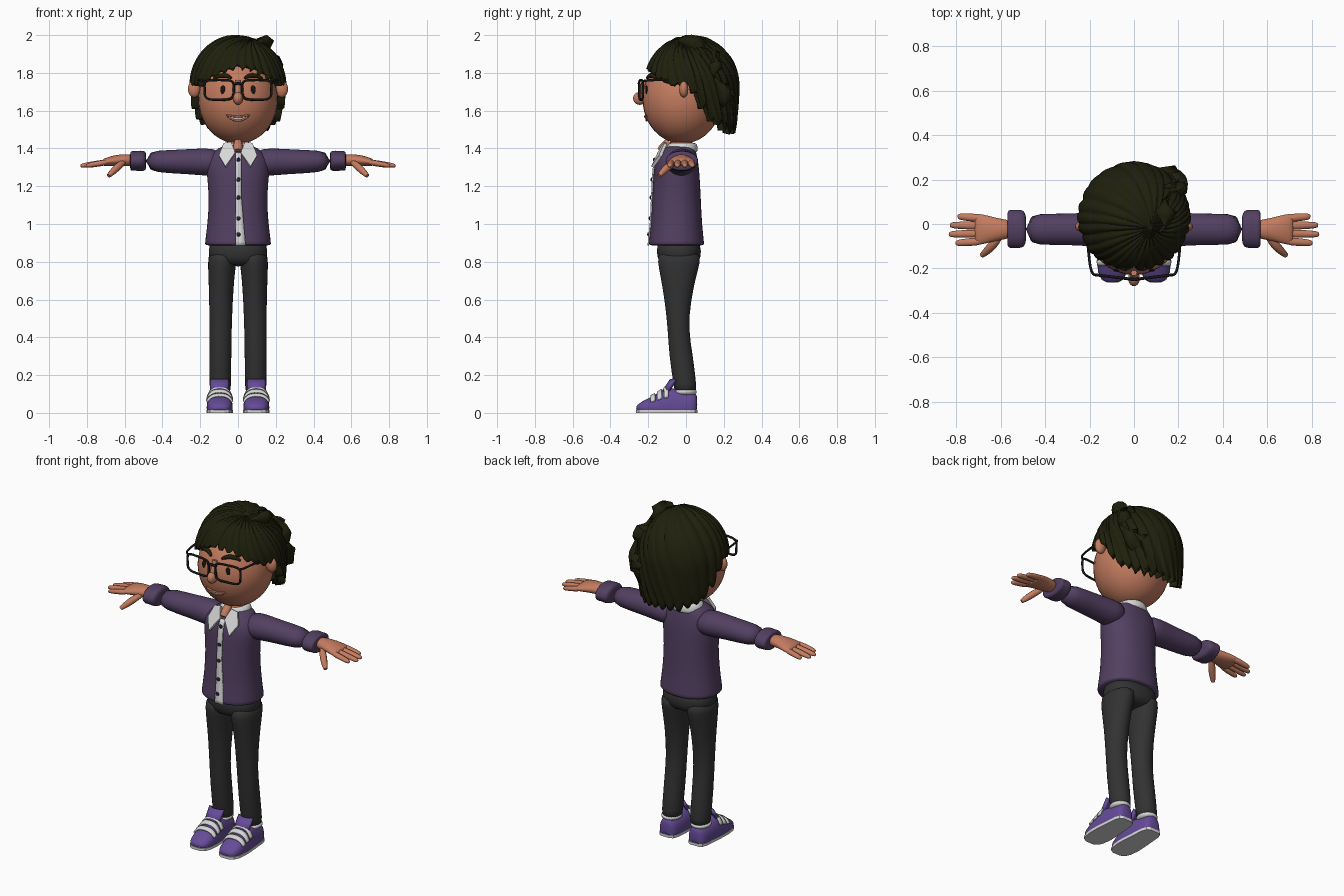
import bpy, bmesh, math, random
from mathutils import Vector

random.seed(4)
if "Cube" in bpy.data.objects:
    bpy.data.objects.remove(bpy.data.objects["Cube"])


def material(name, r, g, b):
    m = bpy.data.materials.new(name)
    m.use_nodes = True
    m.diffuse_color = (r, g, b, 1)
    node = next(n for n in m.node_tree.nodes if n.type == "BSDF_PRINCIPLED")
    node.inputs["Base Color"].default_value = (r, g, b, 1)
    node.inputs["Roughness"].default_value = 0.7
    return m


SKIN = material("warm skin", 0.55, 0.2, 0.115)
HAIR = material("dark olive hair", 0.014, 0.014, 0.004)
KNIT = material("muted purple knit", 0.085, 0.05, 0.12)
SHOE = material("bright purple", 0.13, 0.07, 0.31)
PANTS = material("charcoal", 0.032, 0.032, 0.032)
WHITE = material("off white", 0.68, 0.68, 0.68)
BLACK = material("black", 0.008, 0.008, 0.007)
BUTTON = material("dark violet", 0.02, 0.012, 0.04)


def finish(name, bm, mat, smooth=True, subdiv=0, solid=0.0, offset=0.0, recalc=True):
    if recalc:
        bmesh.ops.recalc_face_normals(bm, faces=bm.faces)
    me = bpy.data.meshes.new(name)
    bm.to_mesh(me)
    bm.free()
    ob = bpy.data.objects.new(name, me)
    bpy.context.collection.objects.link(ob)
    me.materials.append(mat)
    for p in me.polygons:
        p.use_smooth = smooth
    if solid:
        mod = ob.modifiers.new("thickness", "SOLIDIFY")
        mod.thickness, mod.offset = solid, offset
    if subdiv:
        mod = ob.modifiers.new("smooth", "SUBSURF")
        mod.levels = mod.render_levels = subdiv
    return ob


def grid(name, rows, mat, **kw):
    """Sheet through rows of points."""
    bm = bmesh.new()
    vs = [[bm.verts.new(p) for p in row] for row in rows]
    for a, b in zip(vs, vs[1:]):
        for i in range(len(a) - 1):
            bm.faces.new((a[i], a[i + 1], b[i + 1], b[i]))
    return finish(name, bm, mat, **kw)


def loft(name, rings, axis, mat, seg=24, power=2.0, floor=None):
    """Closed skin over rings of (centre x, y, z, first radius, second radius)."""
    bm, loops = bmesh.new(), []
    for x, y, z, a, b in rings:
        loop = []
        for i in range(seg):
            t = 2 * math.pi * i / seg
            c, s = math.cos(t), math.sin(t)
            u = a * math.copysign(abs(c) ** (2 / power), c)
            v = b * math.copysign(abs(s) ** (2 / power), s)
            p = Vector((x, y, z)) + Vector({"x": (0, u, v), "y": (u, 0, v), "z": (u, v, 0)}[axis])
            if floor is not None:
                p.z = max(p.z, floor)
            loop.append(bm.verts.new(p))
        loops.append(loop)
    for a, b in zip(loops, loops[1:]):
        for i in range(seg):
            j = (i + 1) % seg
            bm.faces.new((a[i], a[j], b[j], b[i]))
    bm.faces.new(loops[0])
    bm.faces.new(loops[-1])
    return finish(name, bm, mat, subdiv=1)


def ball(name, centre, radii, mat):
    bm = bmesh.new()
    bmesh.ops.create_uvsphere(bm, u_segments=32, v_segments=20, radius=1)
    for v in bm.verts:
        v.co = Vector(centre) + Vector(a * b for a, b in zip(v.co, radii))
    return finish(name, bm, mat)


def tube(name, pts, r, mat, ends=1.0, cyclic=False):
    """Round tube along a path, narrowing to the given share at its ends."""
    cu = bpy.data.curves.new(name, "CURVE")
    cu.dimensions, cu.bevel_depth, cu.bevel_resolution, cu.use_fill_caps = "3D", r, 3, True
    sp = cu.splines.new("POLY" if cyclic else "NURBS")
    sp.points.add(len(pts) - 1)
    for i, p in enumerate(pts):
        sp.points[i].co = (*p, 1)
        sp.points[i].radius = ends if i in (0, len(pts) - 1) and not cyclic else 1
    sp.use_cyclic_u = cyclic
    if not cyclic:
        sp.use_endpoint_u, sp.order_u, sp.resolution_u = True, min(4, len(pts)), 6
    ob = bpy.data.objects.new(name, cu)
    bpy.context.collection.objects.link(ob)
    cu.materials.append(mat)
    return ob


def lerp_table(table, x):
    for (x0, y0), (x1, y1) in zip(table, table[1:]):
        if x <= x1:
            return y0 + (y1 - y0) * (x - x0) / (x1 - x0)
    return table[-1][1]


# Head, nose and mouth
HEAD, HR = Vector((0, -0.02, 1.66)), Vector((0.21, 0.21, 0.235))
ball("head", HEAD, HR, SKIN)
loft("neck", [(0, -0.025, 1.36, 0.066, 0.066), (0, -0.025, 1.48, 0.066, 0.066)], "z", SKIN)


def face(x, z, out=0.0):
    q = 1 - (x / HR.x) ** 2 - ((z - HEAD.z) / HR.z) ** 2
    return (x, HEAD.y - HR.y * math.sqrt(max(q, 0)) - out, z)


ball("nose", (0, -0.245, 1.665), (0.026, 0.035, 0.034), SKIN)
tube("nose_bridge", [(0, -0.22, 1.76), (0, -0.232, 1.71), (0, -0.25, 1.67)], 0.017, SKIN, 0.8)
steps = [i / 8 for i in range(-8, 9)]
upper = [face(0.062 * s, 1.568 + 0.010 * s * s, 0.005) for s in steps]
lower = [face(0.062 * s, 1.546 + 0.032 * s * s, 0.005) for s in steps]
grid("teeth", [upper, lower], WHITE, solid=0.004)
for nm, edge in (("upper_lip", upper), ("lower_lip", lower)):
    tube(nm, edge, 0.005, SKIN, 0.4)

# Eyes, brows, ears and glasses
for side, s in (("left", 1), ("right", -1)):
    ball(side + "_eye", face(s * 0.08, 1.71), (0.013, 0.006, 0.024), BLACK)
    brow = [face(s * x, z, 0.006) for x, z in ((0.035, 1.772), (0.06, 1.79), (0.095, 1.793), (0.13, 1.768))]
    tube(side + "_brow", brow, 0.015, HAIR, 0.4)
    ball(side + "_ear", (s * 0.232, -0.012, 1.715), (0.033, 0.024, 0.045), SKIN)
    rim = []
    for i in range(40):
        c, n = math.cos(math.tau * i / 40), math.sin(math.tau * i / 40)
        x = 0.1 + 0.077 * math.copysign(abs(c) ** 0.45, c) * (1 + 0.05 * n)
        rim.append((s * x, -0.25 + 0.12 * x, 1.71 + 0.052 * math.copysign(abs(n) ** 0.45, n)))
    tube(side + "_glasses_rim", rim, 0.0065, BLACK, cyclic=True)
    tube(side + "_glasses_arm", [(s * 0.175, -0.229, 1.755), (s * 0.197, -0.225, 1.76),
                                 (s * 0.2, -0.19, 1.765), (s * 0.215, -0.01, 1.76)], 0.006, BLACK)
tube("glasses_bridge", [(-0.028, -0.247, 1.74), (0, -0.252, 1.748), (0.028, -0.247, 1.74)], 0.007, BLACK)

# Hair: locks fan out from a side parting to a ragged hairline
HAIRLINE = [(-180, 1.51), (-150, 1.515), (-120, 1.56), (-97, 1.69), (-85, 1.745), (-55, 1.745), (-25, 1.81),
            (0, 1.845), (25, 1.83), (42, 1.79), (62, 1.745), (85, 1.745), (97, 1.69), (120, 1.56),
            (150, 1.515), (180, 1.51)]
CROWN, MID, LOCKS, PER, ROWS = Vector((0.3, -0.2, 0.93)).normalized(), 1.738, 30, 8, 28
size = [random.uniform(0.5, 1.0) for _ in range(LOCKS)]
rows = []
for k in range(LOCKS * PER + 1):
    k %= LOCKS * PER
    az = 360 * k / (LOCKS * PER) - 180
    tip = abs(math.sin(math.pi * k / PER)) * size[k // PER]
    z = lerp_table(HAIRLINE, az) - tip * (0.05 if abs(az) > 95 else 0.022)
    rise = (z - MID) / (0.26 if z > MID else 0.4)
    flat, a = math.sqrt(1 - rise * rise), math.radians(az)
    rim = Vector((math.sin(a) * flat, -math.cos(a) * flat, rise))
    row = []
    for j in range(ROWS + 1):
        t = j / ROWS
        d = CROWN.slerp(rim, t)
        f = (k / PER + 1.6 * (1 - t)) % LOCKS
        ridge = abs(math.sin(math.pi * f)) ** 0.7 * size[int(f)] + 0.5 * abs(math.sin(math.pi * f / 3))
        r = 1 + min(1, t * 4) * (0.045 * ridge - 0.035)
        h = (1 - d.z * d.z) ** -0.35 if d.z < 0 else 1
        row.append((0.25 * r * h * d.x, 0.03 + 0.25 * r * h * d.y, MID + (0.26 * r if d.z > 0 else 0.4) * d.z))
    rows.append(row)
hair = grid("hair", rows, HAIR, recalc=False, solid=0.045, offset=-1)
bm = bmesh.new()
bm.from_mesh(hair.data)
bmesh.ops.remove_doubles(bm, verts=bm.verts, dist=0.0002)
bm.normal_update()
if sum(f.normal.dot(f.calc_center_median() - Vector((0, 0.03, MID))) for f in bm.faces) < 0:
    bmesh.ops.reverse_faces(bm, faces=bm.faces)
bm.to_mesh(hair.data)
bm.free()

# Cardigan body
BODY = [(0.885, -0.05, 0.174, 0.145), (0.89, -0.05, 0.176, 0.147), (0.93, -0.05, 0.172, 0.143),
        (1.0, -0.05, 0.162, 0.135), (1.15, -0.05, 0.152, 0.128), (1.27, -0.05, 0.168, 0.122),
        (1.33, -0.05, 0.165, 0.115), (1.375, -0.045, 0.14, 0.1), (1.405, -0.03, 0.1, 0.078),
        (1.415, -0.03, 0.07, 0.06)]
loft("cardigan", [(0, y, z, a, b) for z, y, a, b in BODY], "z", KNIT, 32, 2.2)
FRONT = [(z, y - b) for z, y, a, b in BODY]

# White placket, buttons, collar band and collar flaps
strip = []
for i in range(25):
    z = 0.887 + 0.49 * i / 24
    right = 0.018 + 0.022 * max(0, (1.15 - z) / 0.26)
    strip.append([(x, lerp_table(FRONT, z) - 0.003, z) for x in (-0.014, right)])
grid("placket", strip, WHITE, solid=0.008)
for i, z in enumerate((1.34, 1.235, 1.14, 1.03, 0.945)):
    ball("button_%d" % (i + 1), (0.002, lerp_table(FRONT, z) - 0.008, z), (0.011, 0.006, 0.011), BUTTON)
loft("collar_band", [(0, -0.025, 1.37, 0.1, 0.09), (0, -0.022, 1.4, 0.092, 0.085),
                     (0, -0.018, 1.425, 0.078, 0.076), (0, -0.018, 1.43, 0.07, 0.07)], "z", WHITE)
tube("neck_opening", [(0, -0.09, 1.435), (0, -0.115, 1.41), (0, -0.135, 1.385)], 0.03, SKIN, 0.7)
for side, s in (("left", 1), ("right", -1)):
    flap = bmesh.new()
    shape = ((0.035, 1.432), (0.075, 1.425), (0.1, 1.36), (0.066, 1.302), (0.014, 1.375))
    flap.faces.new([flap.verts.new((s * x, -0.185 + 0.55 * (z - 1.3) + 1.5 * x * x, z)) for x, z in shape])
    finish(side + "_collar_flap", flap, WHITE, smooth=False, solid=0.016)

# Sleeves, cuffs and hands
for side, s in (("left", 1), ("right", -1)):
    loft(side + "_sleeve", [(s * x, -0.024, z, a, b) for x, z, a, b in (
        (0.08, 1.325, 0.085, 0.068), (0.17, 1.328, 0.08, 0.074), (0.24, 1.33, 0.073, 0.068),
        (0.36, 1.33, 0.07, 0.062), (0.49, 1.333, 0.072, 0.054))], "x", KNIT)
    loft(side + "_cuff", [(s * x, -0.022, 1.334, a, b) for x, a, b in (
        (0.485, 0.06, 0.045), (0.495, 0.082, 0.052), (0.515, 0.088, 0.056), (0.545, 0.085, 0.051),
        (0.56, 0.088, 0.054), (0.57, 0.08, 0.048), (0.571, 0.05, 0.034))], "x", KNIT)
    loft(side + "_palm", [(s * x, -0.024, z, a, b) for x, z, a, b in (
        (0.55, 1.338, 0.042, 0.032), (0.6, 1.338, 0.047, 0.032), (0.65, 1.336, 0.06, 0.03),
        (0.7, 1.328, 0.072, 0.023), (0.72, 1.325, 0.068, 0.016))], "x", SKIN)
    for nm, y, end in (("little", 0.034, 0.795), ("ring", -0.005, 0.83), ("middle", -0.046, 0.835), ("index", -0.086, 0.805)):
        y0 = -0.024 + 0.85 * (y + 0.024)
        loft(side + "_" + nm + "_finger", [
            (s * (0.68 + (end - 0.68) * t), y0 + (y - y0) * t, 1.33 - 0.022 * t, r, r * 0.85)
            for t, r in ((0, 0.018), (0.4, 0.019), (0.8, 0.0165), (0.95, 0.013), (1, 0.007))], "x", SKIN, 12)
    tube(side + "_thumb", [(s * 0.6, -0.05, 1.33), (s * 0.625, -0.085, 1.315),
                           (s * 0.655, -0.115, 1.285), (s * 0.685, -0.142, 1.255)], 0.022, SKIN, 0.5)

# Trousers
loft("trouser_hips", [(0, -0.04, 0.93, 0.15, 0.112), (0, -0.037, 0.85, 0.158, 0.119),
                      (0, -0.037, 0.81, 0.15, 0.112), (0, -0.037, 0.775, 0.11, 0.085)], "z", PANTS, 32, 2.3)
LEG = [(0.86, 0.08, -0.036, 0.075, 0.115), (0.8, 0.084, -0.037, 0.076, 0.114), (0.72, 0.088, -0.041, 0.069, 0.094),
       (0.6, 0.09, -0.043, 0.063, 0.071), (0.45, 0.092, -0.043, 0.059, 0.054), (0.3, 0.093, -0.026, 0.058, 0.064),
       (0.13, 0.094, -0.003, 0.057, 0.06), (0.11, 0.094, -0.003, 0.056, 0.058)]
# Shoes: (along, half width, top height)
SHAPE = [(-0.264, 0.025, 0.035), (-0.25, 0.05, 0.05), (-0.22, 0.064, 0.068), (-0.17, 0.07, 0.092),
         (-0.12, 0.069, 0.124), (-0.08, 0.066, 0.138), (-0.03, 0.062, 0.118), (0.02, 0.058, 0.108),
         (0.048, 0.048, 0.105), (0.06, 0.03, 0.095)]
HALF, TOP = [(y, w) for y, w, h in SHAPE], [(y, h) for y, w, h in SHAPE]
for side, s in (("left", 1), ("right", -1)):
    loft(side + "_trouser_leg", [(s * x, y, z, a, b) for z, x, y, a, b in LEG], "z", PANTS)
    cx = s * 0.097
    loft(side + "_shoe", [(cx, y, 0.025, w, h - 0.025) for y, w, h in SHAPE], "y", SHOE, 24, 2.5, 0.012)
    sole = bmesh.new()
    outline = [(cx + w, y) for y, w, h in SHAPE] + [(cx - w, y) for y, w, h in reversed(SHAPE)]
    bottom = sole.faces.new([sole.verts.new((x, y, 0)) for x, y in outline])
    ext = bmesh.ops.extrude_face_region(sole, geom=[bottom])
    for v in ext["geom"]:
        if isinstance(v, bmesh.types.BMVert):
            v.co.z = 0.016
    finish(side + "_sole", sole, WHITE, smooth=False)
    loft(side + "_sock", [(cx, -0.005, 0.09, 0.056, 0.062), (cx, -0.005, 0.118, 0.058, 0.063),
                          (cx, -0.005, 0.122, 0.055, 0.06)], "z", WHITE)
    tongue = [[(cx + 0.045 * i / 4, -0.12 + 0.045 * t + 0.02 * (i / 4) ** 2, 0.11 + 0.065 * t)
               for i in range(-4, 5)] for t in (0, 0.5, 1)]
    grid(side + "_shoe_tongue", tongue, SHOE, solid=0.02)
    for n, y in enumerate((-0.175, -0.14, -0.105)):
        band = []
        for yy in (y - 0.012, y, y + 0.012):
            w, h = lerp_table(HALF, yy) + 0.003, lerp_table(TOP, yy) - 0.02
            angles = [math.radians(25 + 130 * i / 14) for i in range(15)]
            band.append([(cx + w * math.copysign(abs(math.cos(t)) ** 0.8, math.cos(t)), yy,
                          0.025 + h * math.sin(t) ** 0.8) for t in angles])
        grid("%s_strap_%d" % (side, n + 1), band, WHITE, solid=0.009)
